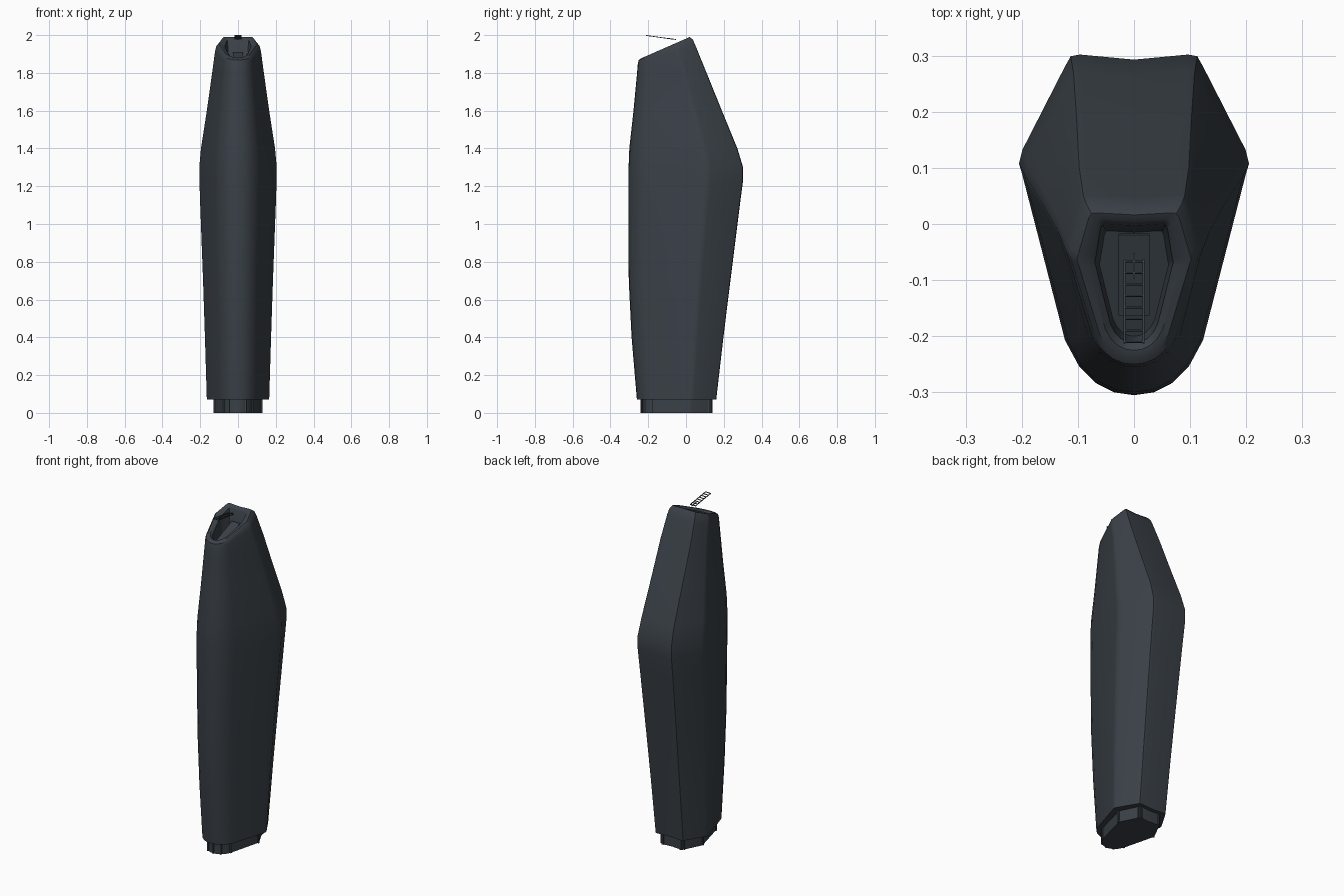
import bpy, bmesh, math
from mathutils import Vector

if "Cube" in bpy.data.objects:
    bpy.data.objects.remove(bpy.data.objects["Cube"])

slate = bpy.data.materials.new("dark slate")
slate.use_nodes = True
colour = (0.042, 0.052, 0.063, 1)
slate.diffuse_color = colour
slate.node_tree.nodes["Principled BSDF"].inputs["Base Color"].default_value = colour


def finish(name, bm, angle=35):
    bmesh.ops.recalc_face_normals(bm, faces=bm.faces)
    mesh = bpy.data.meshes.new(name)
    bm.to_mesh(mesh)
    bm.free()
    mesh.materials.append(slate)
    obj = bpy.data.objects.new(name, mesh)
    bpy.context.collection.objects.link(obj)
    bpy.context.view_layer.objects.active = obj
    obj.select_set(True)
    bpy.ops.object.shade_smooth_by_angle(angle=math.radians(angle))
    obj.select_set(False)
    return obj


def section(front, back, width, z_front, z_back, corner=0.55):
    """Rounded nose, widest near the rear, chamfered flat back."""
    half = [(0, 0), (0.17, 0.008), (0.33, 0.035), (0.48, 0.085), (0.6, 0.16),
            (0.97, 0.645), (1, 0.68), (0.97, 0.72),
            (corner + 0.05, 0.965), (corner, 0.995), (corner - 0.08, 1), (0, 0.985)]
    loop = half + [(-u, v) for u, v in half[-2:0:-1]]
    return [Vector((u * width, front + v * (back - front),
                    z_front + v * (z_back - z_front))) for u, v in loop]


def loft(bm, sections):
    rings = [[bm.verts.new(p) for p in s] for s in sections]
    for a, b in zip(rings, rings[1:]):
        for i in range(len(a)):
            j = (i + 1) % len(a)
            bm.faces.new((a[i], a[j], b[j], b[i]))
    bm.faces.new(rings[0])
    bm.faces.new(rings[-1])


def box(bm, centre, size, tilt=0):
    verts = bmesh.ops.create_cube(bm, size=1)["verts"]
    bmesh.ops.scale(bm, vec=size, verts=verts)
    c, s = math.cos(tilt), math.sin(tilt)
    for v in verts:
        x, y, z = v.co
        v.co = Vector(centre) + Vector((x, y * c - z * s, y * s + z * c))


# Body with a slanted, hollowed top
bm = bmesh.new()
loft(bm, [
    section(-0.26, 0.16, 0.165, 0.07, 0.07),
    section(-0.288, 0.198, 0.175, 0.4, 0.4),
    section(-0.303, 0.235, 0.185, 0.7, 0.7),
    section(-0.305, 0.285, 0.2, 1.1, 1.1),
    section(-0.305, 0.301, 0.204, 1.22, 1.22),
    section(-0.304, 0.302, 0.205, 1.3, 1.3),
    section(-0.3, 0.272, 0.196, 1.4, 1.4),
    section(-0.278, 0.19, 0.165, 1.6, 1.6, 0.62),
    section(-0.259, 0.105, 0.136, 1.8, 1.81, 0.72),
    section(-0.255, 0.052, 0.122, 1.85, 1.94, 0.74),
    section(-0.25, 0.037, 0.115, 1.868, 1.975, 0.74),
    section(-0.238, 0.02, 0.102, 1.877, 1.99, 0.74),
    section(-0.225, 0.008, 0.085, 1.88, 1.984, 0.74),
    section(-0.212, 0, 0.07, 1.872, 1.972, 0.8),
    section(-0.2, -0.012, 0.062, 1.78, 1.86, 0.8),
])
finish("body", bm)

# Plug under the body, with thin ribs round it
plug = section(-0.235, 0.135, 0.124, 0, 0)
bm = bmesh.new()
loft(bm, [plug, [p + Vector((0, 0, 0.08)) for p in plug]])
finish("base_plug", bm)
bm = bmesh.new()
for p in plug[::2]:
    box(bm, p + Vector((0, 0, 0.037)), (0.01, 0.01, 0.074))
finish("base_ribs", bm)

# Plate set in the top recess
bm = bmesh.new()
box(bm, (0, -0.09, 1.875), (0.055, 0.155, 0.008), math.radians(22))
finish("recess_plate", bm)

# Small tilted ladder rail above the recess
bm = bmesh.new()
tilt = math.radians(-8)
for side in (-1, 1):
    box(bm, (side * 0.017, -0.138, 1.988), (0.003, 0.15, 0.004), tilt)
for i in range(8):
    y = -0.21 + i * 0.0205
    box(bm, (0, y, 1.988 + (y + 0.138) * math.tan(tilt)), (0.036, 0.003, 0.004), tilt)
box(bm, (0, -0.075, 1.98), (0.004, 0.045, 0.004), tilt)
finish("ladder_rail", bm)
